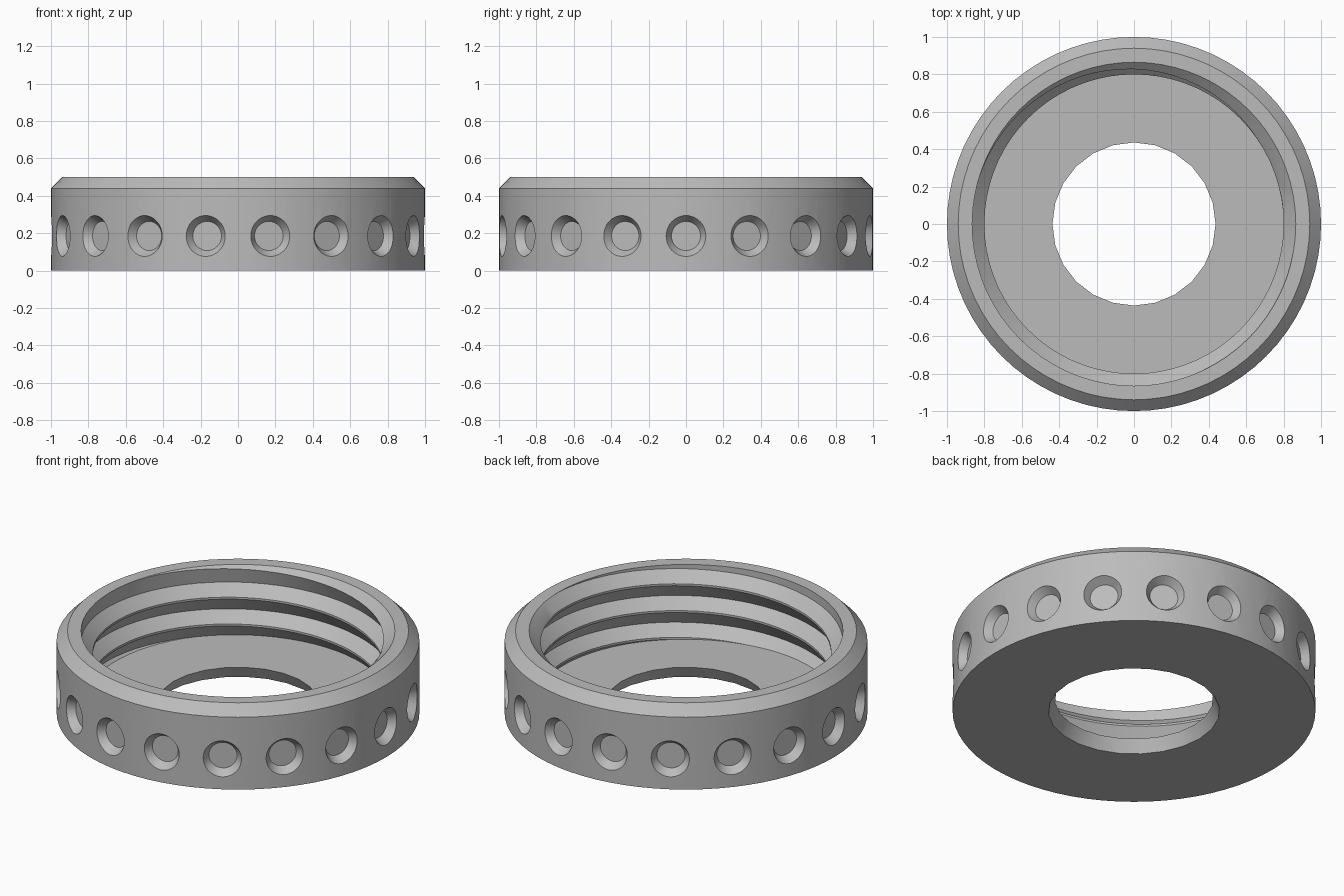
import bpy, bmesh
from math import pi, cos, sin, radians
from mathutils import Matrix

cube = bpy.data.objects.get("Cube")
if cube:
    bpy.data.objects.remove(cube, do_unlink=True)

HEIGHT, FLOOR = 0.5, 0.075
ROOT, CREST, PITCH = 0.865, 0.80, 0.163
SEGMENTS = 72


def finish(name, bm):
    bmesh.ops.recalc_face_normals(bm, faces=bm.faces)
    mesh = bpy.data.meshes.new(name)
    bm.to_mesh(mesh)
    bm.free()
    obj = bpy.data.objects.new(name, mesh)
    bpy.context.collection.objects.link(obj)
    return obj


def cone(bm, r1, r2, depth, segments, matrix):
    bmesh.ops.create_cone(bm, cap_ends=True, segments=segments, radius1=r1,
                          radius2=r2, depth=depth, matrix=matrix)


# Outer body: solid disc with a chamfered top edge
def make_body():
    bm = bmesh.new()
    cone(bm, 1, 1, HEIGHT, SEGMENTS, Matrix.Translation((0, 0, HEIGHT / 2)))
    rim = [e for e in bm.edges if all(v.co.z > HEIGHT - 0.01 for v in e.verts)]
    bmesh.ops.bevel(bm, geom=rim, offset=0.06, segments=1, affect='EDGES')
    return finish("threaded_ring", bm)


# Threaded cavity: right-handed helix that fades out below the rim
def make_thread_core():
    bm = bmesh.new()
    profile = [(-0.095, ROOT), (-0.006, CREST), (0.006, CREST)]
    columns = []
    for i in range(SEGMENTS + 1):
        angle = 2 * pi * i / SEGMENTS
        start = 0.166 + PITCH * (angle - radians(135)) / (2 * pi)
        column = []
        for turn in range(-2, 5):
            for dz, radius in profile:
                z = min(start + turn * PITCH + dz, HEIGHT)
                fade = min(1, (HEIGHT - z) / 0.06)
                column.append((ROOT + (radius - ROOT) * fade, z))
        column.append((ROOT, HEIGHT + 0.1))
        columns.append([bm.verts.new((r * cos(angle), r * sin(angle), z))
                        for r, z in column])
    for a, b in zip(columns, columns[1:]):
        for j in range(len(a) - 1):
            bm.faces.new((a[j], b[j], b[j + 1], a[j + 1]))
    bmesh.ops.remove_doubles(bm, verts=bm.verts, dist=0.0002)
    bmesh.ops.bisect_plane(bm, geom=bm.verts[:] + bm.edges[:] + bm.faces[:],
                           plane_co=(0, 0, FLOOR), plane_no=(0, 0, 1),
                           clear_inner=True)
    bmesh.ops.remove_doubles(bm, verts=bm.verts, dist=0.0002)
    bmesh.ops.holes_fill(bm, edges=[e for e in bm.edges if e.is_boundary])
    return finish("thread_cutter", bm)


# Tapered centre hole through the floor
def make_hole():
    bm = bmesh.new()
    cone(bm, 0.482, 0.424, 0.12, 24, Matrix.Translation((0, 0, 0.04)))
    return finish("hole_cutter", bm)


# Eighteen conical grip dimples around the wall
def make_dimples():
    bm = bmesh.new()
    for i in range(18):
        turn = Matrix.Rotation(radians(20 * i), 4, 'Z')
        place = Matrix.Translation((1, 0, 0.185))
        cone(bm, 0.078, 0.142, 0.1, 32,
             turn @ place @ Matrix.Rotation(pi / 2, 4, 'Y'))
    return finish("dimple_cutter", bm)


body = make_body()
bpy.context.view_layer.objects.active = body
for cutter in (make_thread_core(), make_hole(), make_dimples()):
    cutter.hide_render = True
    mod = body.modifiers.new(cutter.name, 'BOOLEAN')
    mod.operation, mod.solver, mod.object = 'DIFFERENCE', 'EXACT', cutter
    bpy.ops.object.modifier_apply(modifier=mod.name)
    bpy.data.objects.remove(cutter, do_unlink=True)

# Single grey finish
grey = bpy.data.materials.new("plain_grey")
grey.use_nodes = True
grey.diffuse_color = (0.5, 0.5, 0.5, 1)
grey.node_tree.nodes["Principled BSDF"].inputs["Base Color"].default_value = grey.diffuse_color
body.data.materials.clear()
body.data.materials.append(grey)

bpy.ops.object.select_all(action='DESELECT')
body.select_set(True)
bpy.ops.object.shade_smooth_by_angle(angle=radians(25))
